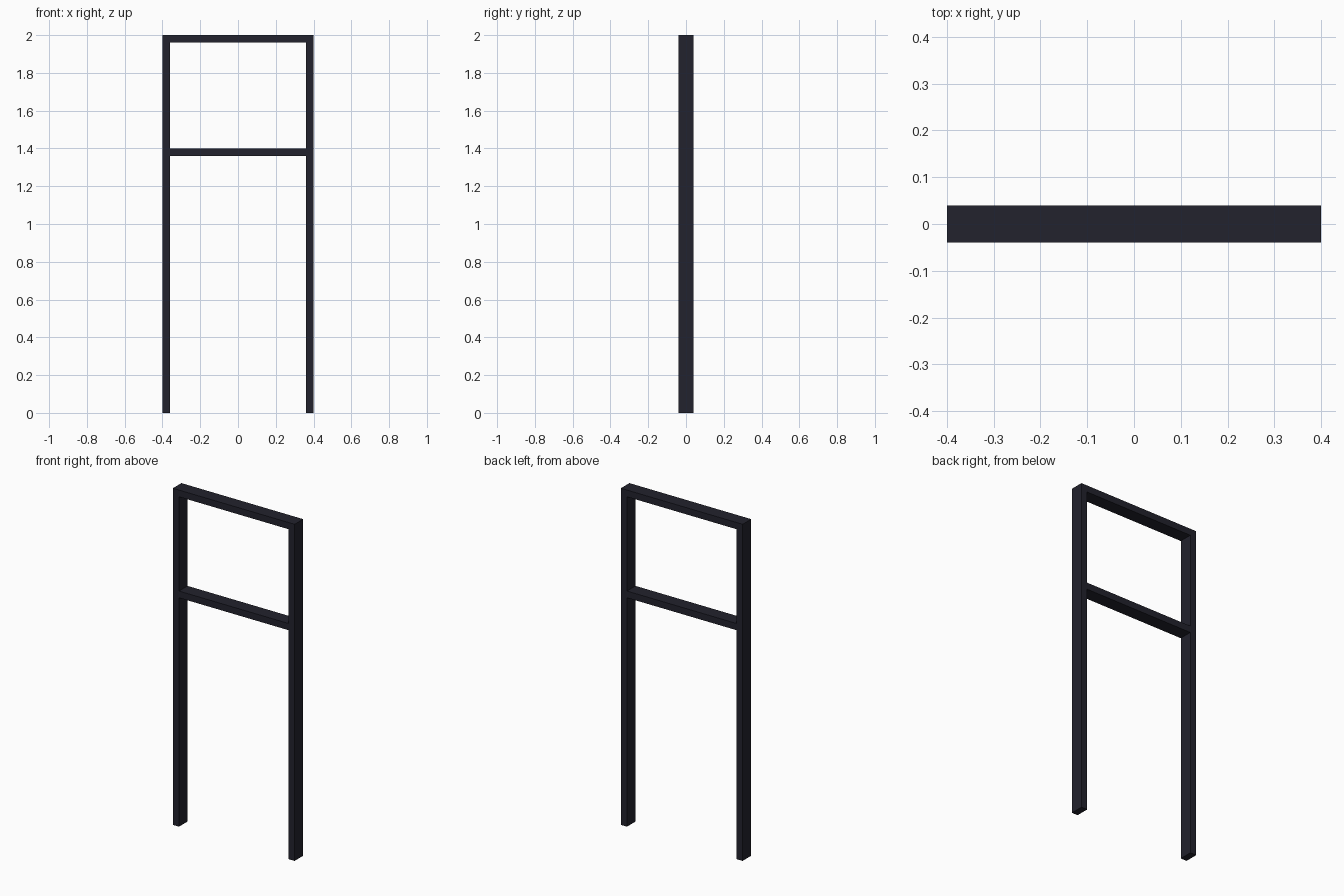
import bpy

if "Cube" in bpy.data.objects:
    bpy.data.objects.remove(bpy.data.objects["Cube"], do_unlink=True)

WIDTH, HEIGHT = 0.80, 2.0
THICK, DEPTH = 0.04, 0.08
INNER = WIDTH - 2 * THICK

# Dark painted metal
color = (0.016, 0.016, 0.026, 1)
paint = bpy.data.materials.new("dark_navy_metal")
paint.use_nodes = True
paint.diffuse_color = color
paint.node_tree.nodes["Principled BSDF"].inputs["Base Color"].default_value = color


def bar(name, center, size):
    bpy.ops.mesh.primitive_cube_add(size=1, location=center)
    obj = bpy.context.object
    obj.name = name
    obj.scale = size
    bpy.ops.object.transform_apply(location=False, rotation=False, scale=True)
    obj.data.materials.append(paint)
    return obj


# Upright posts
for side, sign in (("left", 1), ("right", -1)):
    bar(side + "_post", (sign * (WIDTH - THICK) / 2, 0, HEIGHT / 2),
        (THICK, DEPTH, HEIGHT))

# Crossbars fitted between the posts
for name, top in (("top_rail", HEIGHT), ("middle_rail", 1.40)):
    bar(name, (0, 0, top - THICK / 2), (INNER, DEPTH, THICK))
